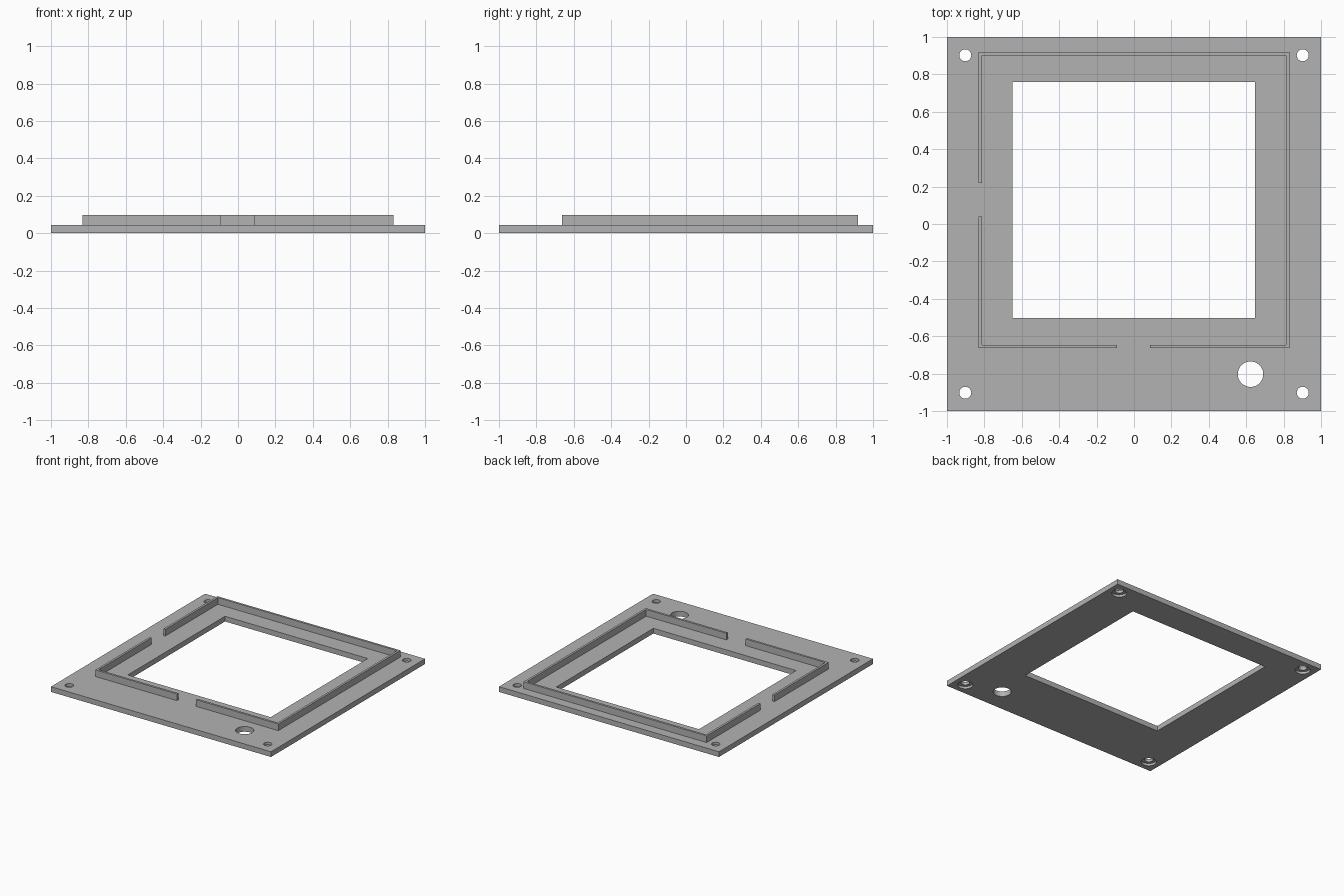
import bpy
import bmesh

cube = bpy.data.objects.get("Cube")
if cube:
    bpy.data.objects.remove(cube, do_unlink=True)

PLATE_TOP, RIM_TOP, WALL = 0.043, 0.098, 0.018

grey = bpy.data.materials.new("Plain grey")
grey.use_nodes = True
grey.diffuse_color = (0.45, 0.45, 0.45, 1)
grey.node_tree.nodes["Principled BSDF"].inputs["Base Color"].default_value = grey.diffuse_color


def box(name, x0, x1, y0, y1, z0, z1):
    bpy.ops.mesh.primitive_cube_add(
        size=1, location=((x0 + x1) / 2, (y0 + y1) / 2, (z0 + z1) / 2))
    ob = bpy.context.object
    ob.name = name
    ob.scale = (x1 - x0, y1 - y0, z1 - z0)
    bpy.ops.object.transform_apply(location=True, rotation=False, scale=True)
    ob.data.materials.append(grey)
    return ob


def drill(name, x, y, radius, z0, z1):
    bpy.ops.mesh.primitive_cylinder_add(
        vertices=48, radius=radius, depth=z1 - z0, location=(x, y, (z0 + z1) / 2))
    ob = bpy.context.object
    ob.name = name
    ob.data.materials.append(grey)
    return ob


def cut(target, cutter):
    mod = target.modifiers.new(cutter.name, "BOOLEAN")
    mod.operation = "DIFFERENCE"
    mod.solver = "EXACT"
    mod.object = cutter
    bpy.context.view_layer.objects.active = target
    bpy.ops.object.modifier_apply(modifier=mod.name)
    bpy.data.objects.remove(cutter, do_unlink=True)


def wall(name, path):
    """Thin upright wall; each path point gives its outer and inner corner."""
    bm = bmesh.new()
    pairs = [[bm.verts.new((x, y, PLATE_TOP)) for x, y in pair] for pair in path]
    faces = [bm.faces.new((a[0], b[0], b[1], a[1])) for a, b in zip(pairs, pairs[1:])]
    top = bmesh.ops.extrude_face_region(bm, geom=faces)["geom"]
    bmesh.ops.translate(bm, vec=(0, 0, RIM_TOP - PLATE_TOP),
                        verts=[v for v in top if isinstance(v, bmesh.types.BMVert)])
    bmesh.ops.recalc_face_normals(bm, faces=bm.faces)
    mesh = bpy.data.meshes.new(name)
    bm.to_mesh(mesh)
    bm.free()
    mesh.materials.append(grey)
    ob = bpy.data.objects.new(name, mesh)
    bpy.context.collection.objects.link(ob)


# Base plate with its window, large round hole and counterbored screw holes
plate = box("base_plate", -1, 1, -1, 1, 0, PLATE_TOP)
cut(plate, box("window_cutter", -0.65, 0.648, -0.502, 0.76, -0.1, 0.2))
cut(plate, drill("round_hole_cutter", 0.623, -0.803, 0.068, -0.1, 0.2))
for x in (-0.902, 0.902):
    for y in (-0.902, 0.902):
        cut(plate, drill("screw_hole_cutter", x, y, 0.032, -0.1, 0.2))
        cut(plate, drill("counterbore_cutter", x, y, 0.057, -0.1, 0.02))
bpy.ops.object.select_all(action="DESELECT")
plate.select_set(True)
bpy.context.view_layer.objects.active = plate
bpy.ops.object.shade_smooth_by_angle()

# Raised rim, broken by a gap at the front and one on the right
X, BACK, FRONT = 0.832, 0.92, -0.664


def corner(sx, y, inward):
    return (sx * X, y), (sx * (X - WALL), y + inward * WALL)


def side_end(y):
    return (-X, y), (-X + WALL, y)


def front_end(x):
    return (x, FRONT), (x, FRONT + WALL)


wall("rim_short_section", [side_end(0.04), corner(-1, FRONT, 1), front_end(-0.09)])
wall("rim_long_section", [side_end(0.22), corner(-1, BACK, -1), corner(1, BACK, -1),
                          corner(1, FRONT, 1), front_end(0.085)])
